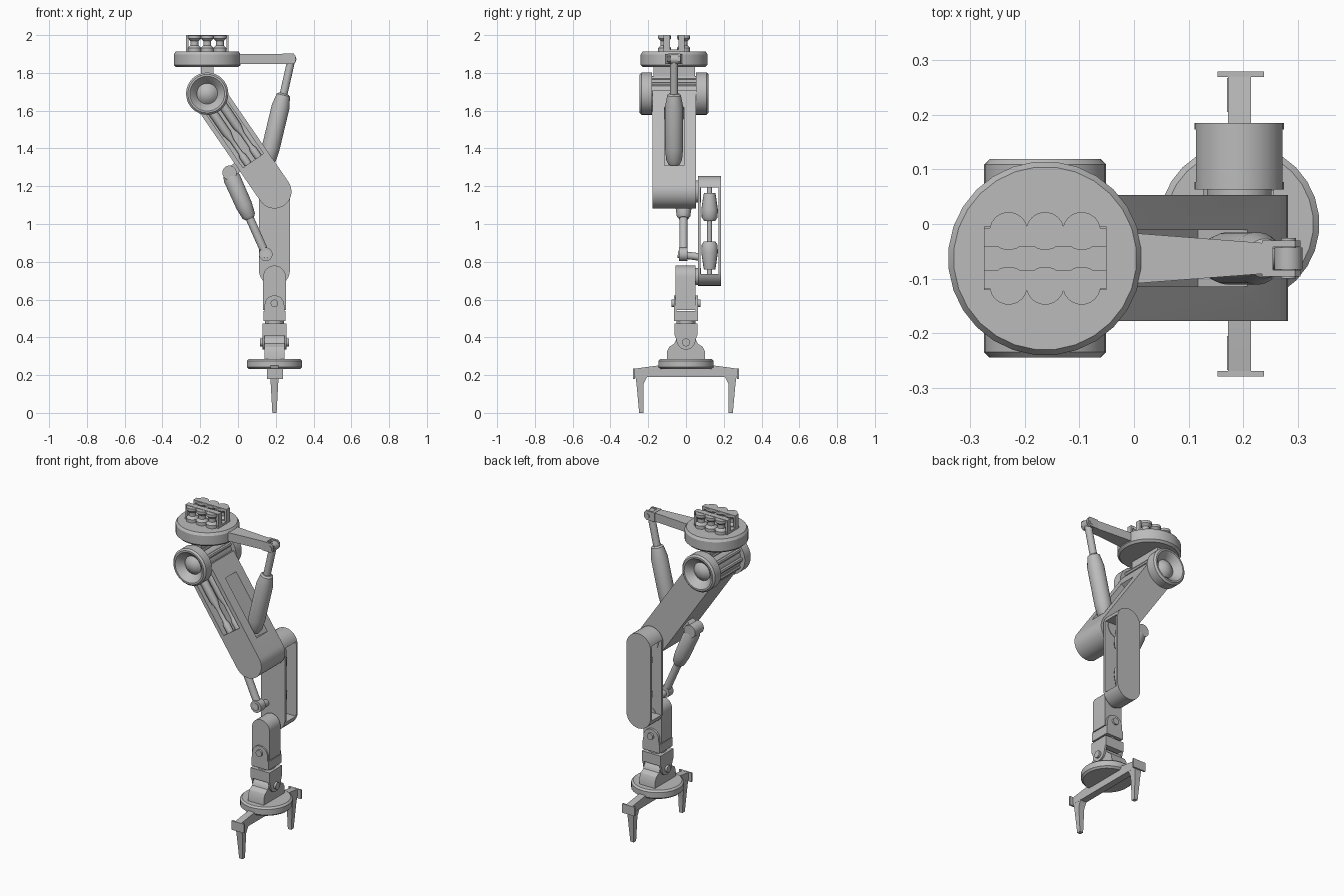
import bpy, bmesh, math
from mathutils import Vector

if "Cube" in bpy.data.objects:
    bpy.data.objects.remove(bpy.data.objects["Cube"], do_unlink=True)

steel = bpy.data.materials.new("steel_grey")
steel.use_nodes = True
steel.diffuse_color = (0.5, 0.5, 0.5, 1)
steel.node_tree.nodes["Principled BSDF"].inputs["Base Color"].default_value = (0.5, 0.5, 0.5, 1)


def finish(name, bm):
    bmesh.ops.recalc_face_normals(bm, faces=bm.faces)
    me = bpy.data.meshes.new(name)
    bm.to_mesh(me)
    bm.free()
    me.materials.append(steel)
    ob = bpy.data.objects.new(name, me)
    bpy.context.collection.objects.link(ob)
    return ob


def prism(name, pts, axis, a, b):
    """Extrude a flat outline from a to b along an axis."""
    put = {"x": lambda p, d: (d, p[0], p[1]), "y": lambda p, d: (p[0], d, p[1]),
           "z": lambda p, d: (p[0], p[1], d)}[axis]
    bm = bmesh.new()
    low = [bm.verts.new(put(p, a)) for p in pts]
    top = [bm.verts.new(put(p, b)) for p in pts]
    bm.faces.new(low)
    bm.faces.new(top)
    n = len(pts)
    for i in range(n):
        j = (i + 1) % n
        bm.faces.new((low[i], low[j], top[j], top[i]))
    return finish(name, bm)


def box(name, x, y, z):
    return prism(name, [(x[0], y[0]), (x[1], y[0]), (x[1], y[1]), (x[0], y[1])], "z", *z)


def lathe(name, start, toward, profile, segs=28):
    """Revolve (distance, radius) pairs about the line from start toward a point."""
    start = Vector(start)
    d = (Vector(toward) - start).normalized()
    u = d.orthogonal().normalized()
    v = d.cross(u)
    bm = bmesh.new()
    rings = []
    for h, r in profile:
        angles = [2 * math.pi * i / segs for i in range(segs)]
        rings.append([bm.verts.new(start + d * h + max(r, 1e-5) * (u * math.cos(a) + v * math.sin(a)))
                      for a in angles])
    for lo, hi in zip(rings, rings[1:]):
        for i in range(segs):
            j = (i + 1) % segs
            bm.faces.new((lo[i], lo[j], hi[j], hi[i]))
    bm.faces.new(rings[0])
    bm.faces.new(rings[-1])
    bmesh.ops.remove_doubles(bm, verts=bm.verts, dist=1e-4)
    return finish(name, bm)


def rod(name, p, q, r, segs=20):
    return lathe(name, p, q, [(0, r), ((Vector(q) - Vector(p)).length, r)], segs)


def arc(cx, cz, r, a0, a1, n=14):
    return [(cx + r * math.cos(math.radians(a0 + (a1 - a0) * i / n)),
             cz + r * math.sin(math.radians(a0 + (a1 - a0) * i / n))) for i in range(n + 1)]


def cut(ob, cutter):
    m = ob.modifiers.new("cut", "BOOLEAN")
    m.object, m.operation, m.solver = cutter, "DIFFERENCE", "EXACT"
    bpy.context.view_layer.objects.active = ob
    bpy.ops.object.modifier_apply(modifier="cut")
    bpy.data.objects.remove(cutter, do_unlink=True)


SX, SZ, MY = -0.163, 1.69, -0.063      # shoulder axis and upper arm mid plane
EX, EZ = 0.193, 1.172                  # elbow axis

# Turntable and rail mount
lathe("turntable", (SX, MY, 1.83), (SX, MY, 2),
      [(0, 0.165), (0.012, 0.178), (0.068, 0.178), (0.083, 0.168)])
box("mount_plate", (-0.275, -0.05), (MY - 0.058, MY + 0.058), (1.905, 1.925))
for s, side in ((-1, "front"), (1, "back")):
    ys = sorted((MY + s * 0.022, MY + s * 0.055))
    box(side + "_rail_top", (-0.275, -0.05), ys, (1.984, 2.0))
    for x in (-0.275, -0.062):
        box(side + "_rail_post", (x, x + 0.012), ys, (1.92, 1.99))
    for x in (-0.23, SX, -0.096):
        lathe(side + "_rail_spool", (x, MY + s * 0.05, 1.91), (x, MY + s * 0.05, 2),
              [(0, 0.035), (0.022, 0.035), (0.036, 0.021), (0.058, 0.021), (0.072, 0.035), (0.088, 0.035)], 20)
box("turntable_neck", (-0.195, -0.13), (MY - 0.11, MY + 0.11), (1.76, 1.84))

# Lever with forked end
prism("lever", [(-0.05, MY - 0.05), (0.24, MY - 0.028), (0.24, MY + 0.028), (-0.05, MY + 0.05)],
      "z", 1.848, 1.9)
box("lever_fork_bridge", (0.235, 0.255), (MY - 0.033, MY + 0.033), (1.846, 1.902))
fork = [(0.25, 1.846), (0.29, 1.846), (0.305, 1.86), (0.305, 1.89), (0.295, 1.902), (0.25, 1.902)]
for y in (MY - 0.033, MY + 0.021):
    prism("lever_fork_cheek", fork, "y", y, y + 0.012)
rod("lever_pin", (0.283, MY - 0.037, 1.872), (0.283, MY + 0.037, 1.872), 0.014)

# Upper piston
rod("upper_piston_eye", (0.283, MY - 0.02, 1.872), (0.283, MY + 0.02, 1.872), 0.026)
rod("upper_piston_rod", (0.283, MY, 1.872), (0.235, MY, 1.66), 0.021)
lathe("upper_piston_barrel", (0.242, MY, 1.69), (0.156, MY, 1.33),
      [(0, 0.026), (0.008, 0.036), (0.07, 0.048), (0.3, 0.048), (0.36, 0.042), (0.385, 0.03)])

# Shoulder drum with ribs and recessed end caps
rod("shoulder_drum", (SX, MY - 0.12, SZ), (SX, MY + 0.12, SZ), 0.085, 28)
for k in range(10):
    a = 2 * math.pi * k / 10
    x, z = SX + 0.085 * math.cos(a), SZ + 0.085 * math.sin(a)
    rod("shoulder_rib", (x, MY - 0.118, z), (x, MY + 0.118, z), 0.013, 8)
for s in (-1, 1):
    lathe("shoulder_cap", (SX, MY, SZ), (SX, MY + s, SZ),
          [(0.116, 0), (0.116, 0.112), (0.172, 0.112), (0.182, 0.102), (0.182, 0.092),
           (0.15, 0.06), (0.14, 0.055), (0.148, 0.045), (0.162, 0.028), (0.166, 0)], 32)

# Upper arm, laid out along (t) and across (s) its own axis
U = Vector((EX - SX, EZ - SZ))
LEN = U.length
U.normalize()
V = Vector((-U.y, U.x))


def P(t, s):
    return (SX + U.x * t + V.x * s, SZ + U.y * t + V.y * s)


def slab(t0, t1, s0, s1):
    return [P(t0, s0), P(t1, s0), P(t1, s1), P(t0, s1)]


HALF = 0.09
tip = [P(LEN + x, s) for x, s in arc(0, 0, HALF, -90, 90, 18)]
arm = prism("upper_arm", [P(0.04, -HALF)] + tip + [P(0.04, HALF)], "y", -0.178, 0.053)
cut(arm, prism("front_recess", slab(0.02, 0.43, -0.066, 0.066), "y", -0.2, -0.128))
cut(arm, prism("top_slot", slab(0.148, 0.524, -0.02, 0.15), "y", MY - 0.052, MY + 0.052))
for s in (-0.033, 0.033):
    a, b = P(0.06, s), P(0.43, s)
    lathe("arm_recess_rod", (a[0], -0.15, a[1]), (b[0], -0.15, b[1]),
          [(0, 0.024), (0.17, 0.024), (0.22, 0.012), (0.3, 0.012), (0.32, 0.02), (0.37, 0.02)], 16)

# Lower piston with its lug and pin
LY = -0.013
prism("lower_piston_lug", slab(0.385, 0.44, -0.14, -0.08), "y", LY - 0.03, LY + 0.03)
m = P(0.412, -0.14)
rod("lower_piston_pivot", (m[0], LY - 0.042, m[1]), (m[0], LY + 0.042, m[1]), 0.038)
top, foot = (m[0], LY, m[1]), (0.147, LY, 0.84)
lathe("lower_piston_barrel", top, foot,
      [(0, 0.035), (0.03, 0.046), (0.19, 0.044), (0.25, 0.036), (0.265, 0.025)])
rod("lower_piston_rod", top, foot, 0.022)
rod("lower_piston_eye", (0.147, LY - 0.025, 0.84), (0.147, LY + 0.02, 0.84), 0.036)
rod("lower_piston_pin", (0.147, LY - 0.03, 0.84), (0.147, 0.075, 0.825), 0.02)

# Forearm with open slot and twin struts
R = 0.082
BZ = 0.755
forearm = prism("forearm", arc(EX, EZ, R, 0, 180) + arc(EX, BZ, R, 180, 360), "y", 0.063, 0.185)
cut(forearm, box("slot", (0, 0.4), (0.077, 0.173), (0.735, 1.192)))
rod("elbow_pin", (EX, 0, EZ), (EX, 0.08, EZ), 0.06)
rod("forearm_rod", (EX, 0.125, 0.735), (EX, 0.125, 1.192), 0.013)
for z, d in ((1.165, -1), (0.76, 1)):
    lathe("forearm_strut", (EX, 0.125, z), (EX, 0.125, z + d),
          [(0, 0.03), (0.02, 0.034), (0.09, 0.044), (0.13, 0.042), (0.148, 0.03)], 16)
rod("wrist_axle", (EX, 0.03, 0.722), (EX, 0.08, 0.722), 0.045)

# Wrist
prism("wrist_link", arc(EX, 0.72, 0.06, 0, 180) + [(EX - 0.06, 0.545), (EX + 0.06, 0.545)],
      "y", -0.055, 0.05)
for s in (-1, 1):
    prism("wrist_cheek", arc(EX, 0.57, 0.052, 0, 180) + [(EX - 0.056, 0.49), (EX + 0.056, 0.49)],
          "y", *sorted((s * 0.05, s * 0.064)))
box("wrist_block", (EX - 0.058, EX + 0.058), (-0.064, 0.064), (0.487, 0.54))
rod("wrist_pin", (EX, -0.076, 0.58), (EX, 0.076, 0.58), 0.02)
rod("wrist_swivel_neck", (EX, 0, 0.45), (EX, 0, 0.5), 0.05)
box("swivel_block", (EX - 0.064, EX + 0.064), (-0.062, 0.062), (0.41, 0.472))
for x in (EX - 0.064, EX + 0.052):
    prism("swivel_cheek", arc(0, 0.385, 0.05, 180, 360) + [(0.062, 0.42), (-0.062, 0.42)],
          "x", x, x + 0.012)
rod("ankle_pin", (EX - 0.077, 0, 0.373), (EX + 0.077, 0, 0.373), 0.021)
prism("ankle_foot", [(-0.102, 0.28), (0.102, 0.28), (0.1, 0.325), (0.088, 0.35)]
      + arc(0, 0.35, 0.064, 15, 165) + [(-0.088, 0.35), (-0.1, 0.325)], "x", EX - 0.053, EX + 0.053)

# Gripper
lathe("gripper_disc", (EX, 0, 0.232), (EX, 0, 1),
      [(0, 0.136), (0.01, 0.147), (0.044, 0.147), (0.054, 0.136)])
beam = [(0.08, 0.26), (0.272, 0.234), (0.272, 0.19), (0.2, 0.19)]
beam += [(-y, z) for y, z in reversed(beam)]
prism("gripper_beam", beam, "x", EX - 0.021, EX + 0.022)
for s in (-1, 1):
    box("finger_flange", (EX - 0.04, EX + 0.045), sorted((s * 0.27, s * 0.28)), (0.18, 0.235))
    finger = prism("gripper_finger", [(s * y, z) for y, z in
                   [(0.268, 0.2), (0.262, 0.16), (0.248, 0.006), (0.224, 0.006), (0.224, 0.16), (0.205, 0.2)]],
                   "x", EX - 0.022, EX + 0.022)
    for v in finger.data.vertices:
        v.co.x = EX + (v.co.x - EX) * (0.5 + 2.5 * v.co.z)
        v.co.z = max(v.co.z - 0.006, 0)

# Smooth curved sides, keep hard edges
bpy.ops.object.select_all(action="DESELECT")
for ob in bpy.context.collection.objects:
    if ob.type == "MESH":
        ob.select_set(True)
        bpy.context.view_layer.objects.active = ob
bpy.ops.object.shade_smooth_by_angle(angle=math.radians(32))
